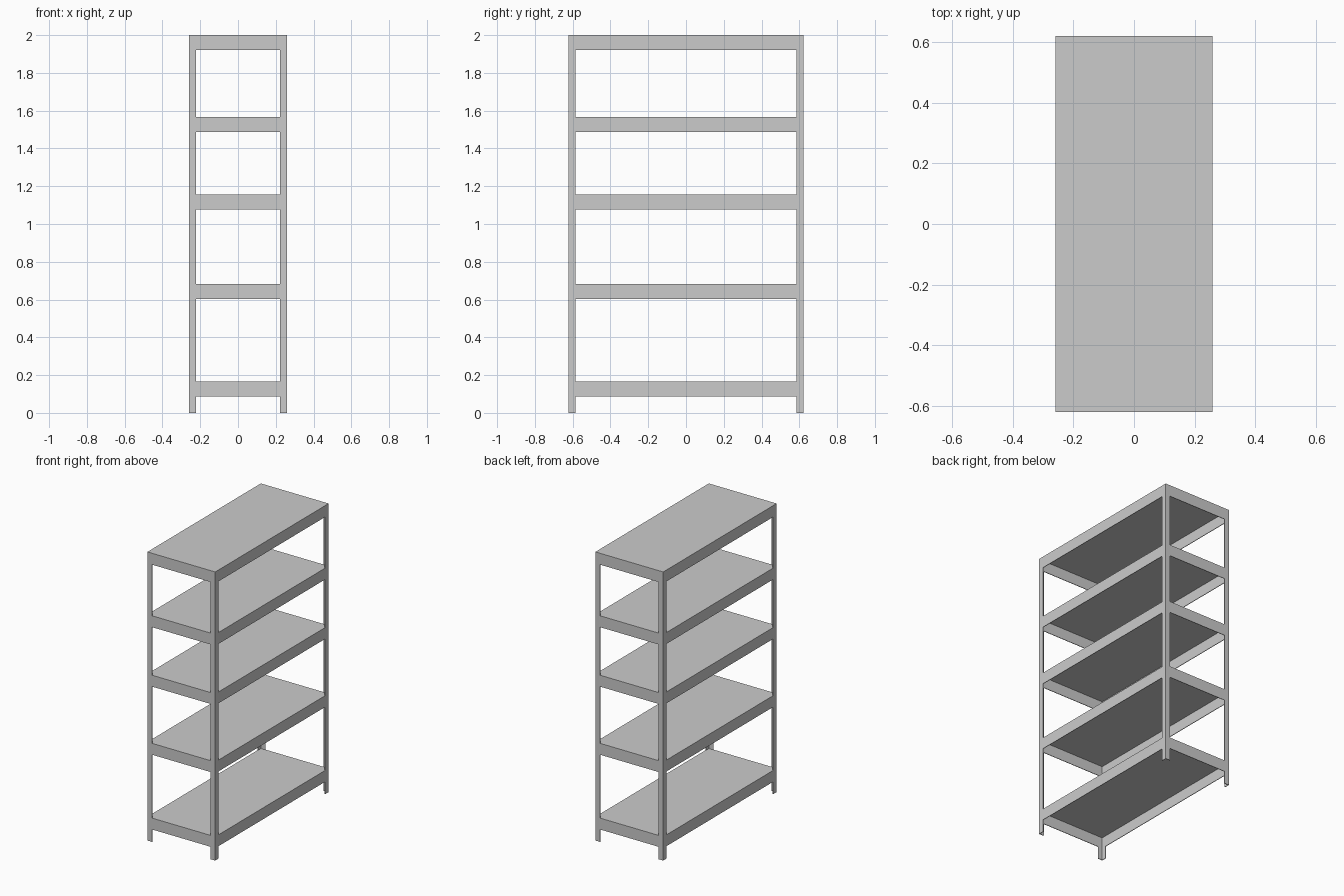
import bpy, bmesh

if "Cube" in bpy.data.objects:
    bpy.data.objects.remove(bpy.data.objects["Cube"])

HX, HY, H = 0.26, 0.621, 2.0      # half width, half length, height
POST, T, RIM = 0.037, 0.004, 0.079  # post flange, sheet thickness, rim height
SHELF_TOPS = [0.165, 0.683, 1.155, 1.567, H]


def prism(name, pts, z0, z1):
    """Extrude a flat outline upwards."""
    bm = bmesh.new()
    face = bm.faces.new([bm.verts.new((x, y, z0)) for x, y in pts])
    new = bmesh.ops.extrude_face_region(bm, geom=[face])["geom"]
    top = [v for v in new if isinstance(v, bmesh.types.BMVert)]
    bmesh.ops.translate(bm, verts=top, vec=(0, 0, z1 - z0))
    bmesh.ops.recalc_face_normals(bm, faces=bm.faces)
    me = bpy.data.meshes.new(name)
    bm.to_mesh(me)
    bm.free()
    ob = bpy.data.objects.new(name, me)
    bpy.context.collection.objects.link(ob)
    return ob


def rect(x0, x1, y0, y1):
    return [(x0, y0), (x1, y0), (x1, y1), (x0, y1)]


# L-section corner posts
angle = [(0, 0), (POST, 0), (POST, T), (T, T), (T, POST), (0, POST)]
for sx, nx in ((-1, "left"), (1, "right")):
    for sy, ny in ((-1, "front"), (1, "back")):
        pts = [(sx * (HX - a), sy * (HY - b)) for a, b in angle]
        prism(f"post_{ny}_{nx}", pts, 0, H)

# Shelves: thin deck with a rim on all four sides, flush between the posts
for i, z in enumerate(SHELF_TOPS, 1):
    ix, iy = HX - T, HY - T
    prism(f"shelf_{i}_deck", rect(-ix, ix, -iy, iy), z - T, z)
    for s, n in ((-1, "front"), (1, "back")):
        y0, y1 = sorted((s * iy, s * HY))
        prism(f"shelf_{i}_rim_{n}", rect(POST - HX, HX - POST, y0, y1), z - RIM, z)
    for s, n in ((-1, "left"), (1, "right")):
        x0, x1 = sorted((s * ix, s * HX))
        prism(f"shelf_{i}_rim_{n}", rect(x0, x1, POST - HY, HY - POST), z - RIM, z)
